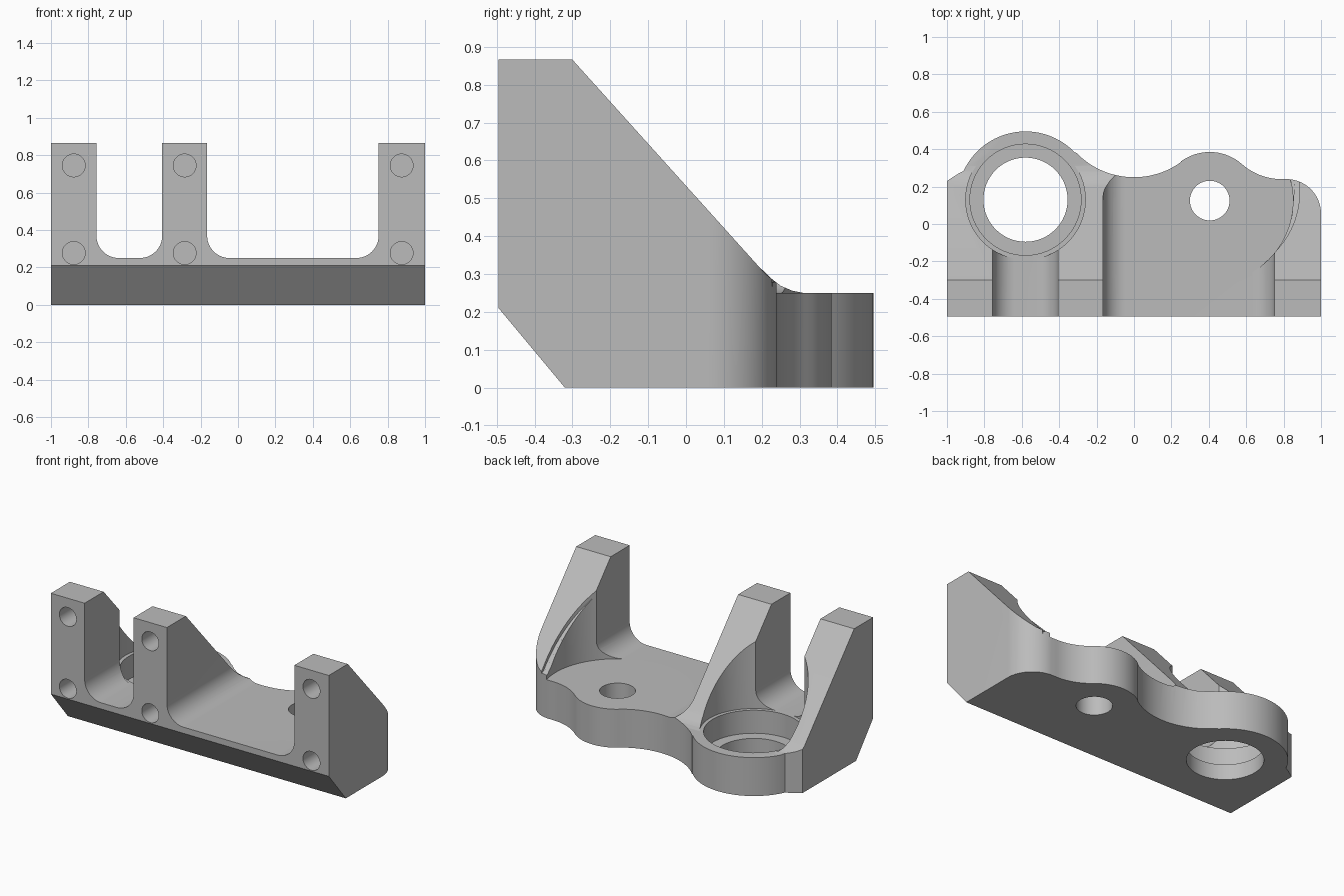
import bpy, bmesh
from math import sin, cos, radians, pi
from mathutils import Vector

if "Cube" in bpy.data.objects:
    bpy.data.objects.remove(bpy.data.objects["Cube"], do_unlink=True)

FLOOR, TOP = 0.25, 0.866
FRONT, BACK = -0.495, 0.495
BORE, PIN = (-0.58, 0.13), (0.405, 0.125)   # the two vertical holes

metal = bpy.data.materials.new("plain grey")
metal.use_nodes = True
grey = (0.5, 0.5, 0.5, 1)
metal.diffuse_color = grey
metal.node_tree.nodes["Principled BSDF"].inputs["Base Color"].default_value = grey


def arc(centre, r, start, end, n=20):
    """Points along an arc, angles in degrees."""
    return [(centre[0] + r * cos(radians(start + (end - start) * i / n)),
             centre[1] + r * sin(radians(start + (end - start) * i / n)))
            for i in range(n + 1)]


def prism(name, points, axis, low, high, low_rule=None):
    """Extrude a closed outline along one axis."""
    place = {"x": lambda a, b, t: (t, a, b),
             "y": lambda a, b, t: (a, t, b),
             "z": lambda a, b, t: (a, b, t)}[axis]
    bm = bmesh.new()
    base = [bm.verts.new(place(a, b, low_rule(a, b) if low_rule else low)) for a, b in points]
    cap = [bm.verts.new(place(a, b, high)) for a, b in points]
    bm.faces.new(base)
    bm.faces.new(cap)
    for i in range(len(points)):
        j = (i + 1) % len(points)
        bm.faces.new((base[i], base[j], cap[j], cap[i]))
    bmesh.ops.recalc_face_normals(bm, faces=bm.faces)
    mesh = bpy.data.meshes.new(name)
    bm.to_mesh(mesh)
    bm.free()
    mesh.materials.append(metal)
    ob = bpy.data.objects.new(name, mesh)
    bpy.context.collection.objects.link(ob)
    return ob


def disc(name, centre, r, axis, low, high, low_rule=None, n=64):
    return prism(name, arc(centre, r, 0, 360, n)[:-1], axis, low, high, low_rule)


def combine(body, tool, operation="DIFFERENCE"):
    """Apply a boolean and throw the tool away."""
    mod = body.modifiers.new("cut", "BOOLEAN")
    mod.operation, mod.object, mod.solver = operation, tool, "EXACT"
    bpy.context.view_layer.objects.active = body
    bpy.ops.object.modifier_apply(modifier=mod.name)
    bpy.data.objects.remove(tool, do_unlink=True)


def slope(y):
    return TOP - 1.11 * (y + 0.3)


# Side profile: chamfered toe, sloped back, fillet down to the base plate
side = [(-0.32, 0), (0.6, 0), (0.6, FLOOR), (0.31, FLOOR), (0.28, 0.256), (0.25, 0.269),
        (0.21, slope(0.21)), (-0.3, TOP), (FRONT, TOP), (FRONT, 0.21)]
body = prism("bracket_body", side, "x", -1, 1)

# Plan outline: two rounded bosses joined by concave curves
plan = [(-1, -0.6), (1, -0.6)]
plan += arc((0.815, 0.055), 0.185, 0, 85)
plan += arc((0.79, 0.563), 0.323, 270, 229)
plan += arc(PIN, 0.26, 49, 126)
plan += arc((0, 0.68), 0.43, 306, 223.5)
plan += arc(BORE, 0.365, 43.5, 155, 32)
plan += [(-0.935, 0.272), (-0.96, 0.256), (-1, 0.23)]
combine(body, prism("plan", plan, "z", -0.1, 1), "INTERSECT")

# Round-bottomed slots that leave three upright ribs
for left, right in ((-0.757, -0.405), (-0.165, 0.752)):
    r = 0.12
    shape = [(left, 1)] + arc((left + r, FLOOR + r), r, 180, 270, 14)
    shape += arc((right - r, FLOOR + r), r, 270, 360, 14) + [(right, 1)]
    combine(body, prism("slot", shape, "y", -0.7, 0.7))

# Round clearances cut into the ribs above the base plate
combine(body, disc("bore_clearance", BORE, 0.32, "z", FLOOR, 1))
combine(body, disc("pin_clearance", PIN, 0.445, "z", FLOOR, 1, n=96))
combine(body, disc("rib_relief", (0.43, 0.17), 0.455, "z", 0, 1.2,
                   lambda x, y: max(FLOOR + 0.01, slope(y) - 0.03), 96))

# Stepped bore and pin hole
combine(body, disc("counterbore", BORE, 0.297, "z", 0.1, 1))
combine(body, disc("bore", BORE, 0.225, "z", -0.1, 1))
combine(body, disc("pin_hole", PIN, 0.106, "z", -0.1, 1))

# Blind mounting holes in the front of each rib
for x in (-0.878, -0.285, 0.875):
    for z in (0.745, 0.277):
        combine(body, disc("mount_hole", (x, z), 0.061, "y", -0.6, FRONT + 0.15, n=32))

for ob in bpy.context.selected_objects:
    ob.select_set(False)
body.select_set(True)
bpy.context.view_layer.objects.active = body
bpy.ops.object.shade_smooth_by_angle(angle=radians(25))
